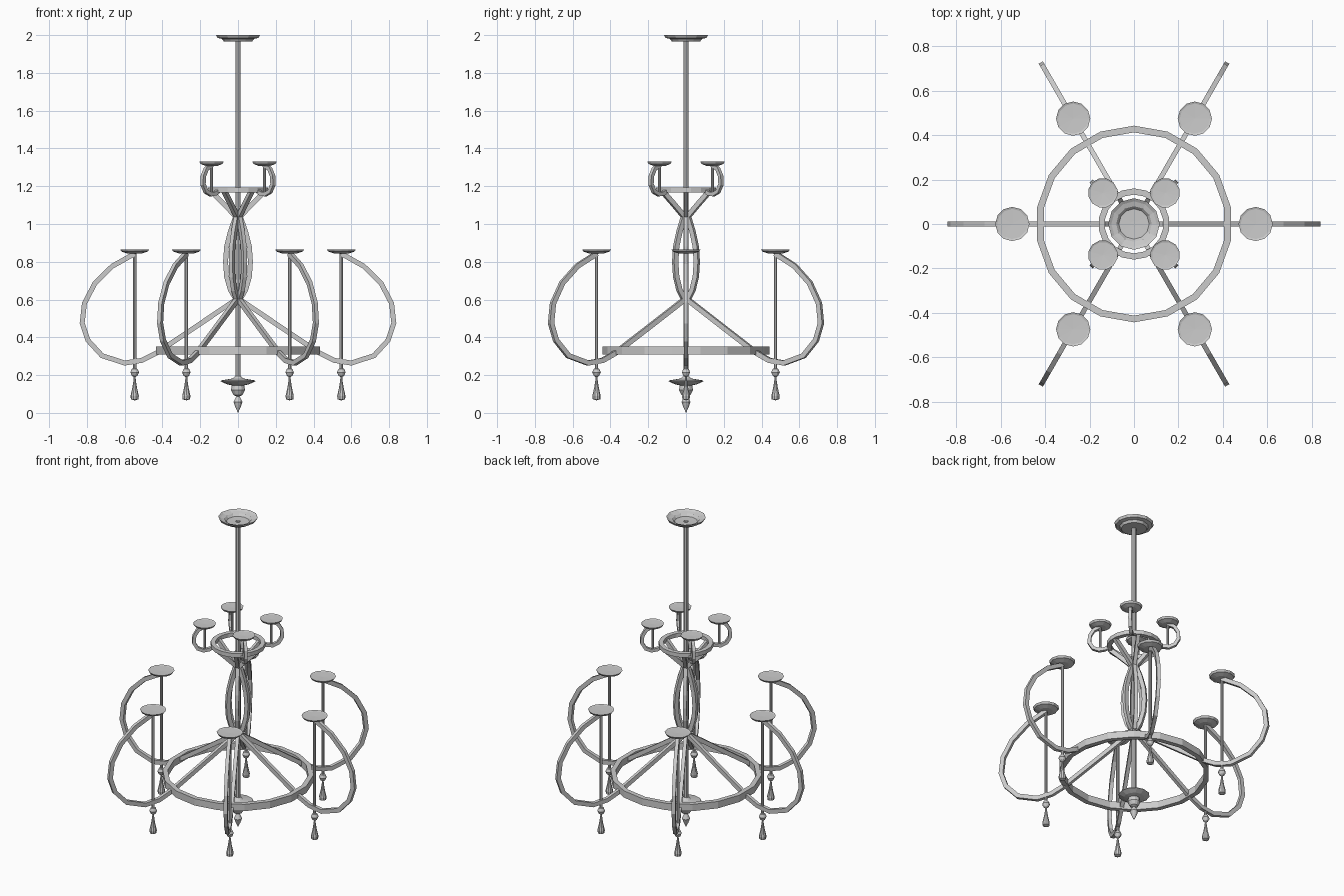
import bpy, bmesh, math
from mathutils import Vector, Matrix

if "Cube" in bpy.data.objects:
    bpy.data.objects.remove(bpy.data.objects["Cube"])


def make(name, bm, place=None):
    bmesh.ops.recalc_face_normals(bm, faces=bm.faces)
    me = bpy.data.meshes.new(name)
    bm.to_mesh(me)
    bm.free()
    ob = bpy.data.objects.new(name, me)
    bpy.context.collection.objects.link(ob)
    if place:
        ob.matrix_world = place
    return ob


def around(angle, radius=0.0):
    return Matrix.Rotation(angle, 4, 'Z') @ Matrix.Translation((radius, 0, 0))


def lathe(name, profile, sides=12, place=None, closed=False):
    # spin an (r, z) profile about z
    bm = bmesh.new()
    vs = [bm.verts.new((r, 0, z)) for r, z in profile]
    pairs = list(zip(vs, vs[1:]))
    if closed:
        pairs.append((vs[-1], vs[0]))
    edges = [bm.edges.new(p) for p in pairs]
    bmesh.ops.spin(bm, geom=vs + edges, cent=(0, 0, 0), axis=(0, 0, 1),
                   angle=math.tau, steps=sides, use_duplicate=False)
    bmesh.ops.remove_doubles(bm, verts=bm.verts, dist=1e-5)
    return make(name, bm, place)


def rod(name, radius, z0, z1, sides=8, place=None):
    return lathe(name, [(0, z0), (radius, z0), (radius, z1), (0, z1)], sides, place)


def bar(name, path, thick, width, place):
    # square bar following an (r, z) path in the xz plane
    pts = [Vector(p) for p in path]
    bm = bmesh.new()
    rings = []
    for i, p in enumerate(pts):
        a = (p - pts[i - 1]).normalized() if i else None
        b = (pts[i + 1] - p).normalized() if i < len(pts) - 1 else None
        t = ((a or b) + (b or a)).normalized()
        n = Vector((-t.y, t.x)) * thick / 2 / max(t.dot(a or b), 0.5)
        rings.append([bm.verts.new((p.x + s * n.x, w * width / 2, p.y + s * n.y))
                      for s, w in ((-1, -1), (1, -1), (1, 1), (-1, 1))])
    for r0, r1 in zip(rings, rings[1:]):
        for k in range(4):
            j = (k + 1) % 4
            bm.faces.new((r0[k], r0[j], r1[j], r1[k]))
    bm.faces.new(rings[0])
    bm.faces.new(rings[-1][::-1])
    return make(name, bm, place)


def hoop(name, inner, outer, z0, z1, sides):
    return lathe(name, [(inner, z0), (outer, z0), (outer, z1), (inner, z1)], sides,
                 Matrix.Rotation(math.pi / 2, 4, 'Z'), True)


def pan(name, radius, z, place):
    # shallow drip dish, z is the rim height
    return lathe(name, [(0, z - 0.024), (radius * 0.5, z - 0.022), (radius * 0.9, z - 0.012),
                        (radius, z), (radius * 0.88, z - 0.003), (0, z - 0.005)], 12, place)


# central stem, ceiling canopy and bottom finial
rod("stem", 0.014, 0.17, 1.975)
lathe("ceiling_canopy", [(0, 1.966), (0.075, 1.966), (0.085, 1.98), (0.108, 1.985),
                         (0.116, 2.0), (0.102, 1.992), (0.08, 1.986), (0.068, 1.972),
                         (0, 1.97)])
lathe("bottom_finial", [(0, 0.2), (0.014, 0.195), (0.03, 0.182), (0.088, 0.172), (0.092, 0.167),
                        (0.06, 0.152), (0.033, 0.146), (0.037, 0.12), (0.024, 0.095),
                        (0.009, 0.088), (0.024, 0.058), (0.014, 0.03), (0, 0.0)])

# hoops tying the arms together
hoop("large_hoop", 0.412, 0.442, 0.308, 0.352, 18)
hoop("small_hoop", 0.132, 0.16, 1.167, 1.193, 18)

# six main arms with cage, scroll, dish, hanging rod and drop
main_path = [(0.145, 1.175), (0.07, 1.1), (0.012, 1.04), (0.04, 0.96), (0.06, 0.88),
             (0.066, 0.8), (0.06, 0.72), (0.04, 0.65), (0.01, 0.6), (0.24, 0.445),
             (0.43, 0.318), (0.51, 0.278), (0.6, 0.264), (0.72, 0.303), (0.795, 0.385),
             (0.825, 0.475), (0.813, 0.58), (0.757, 0.687), (0.665, 0.777), (0.547, 0.843)]
for i in range(6):
    a = i * math.tau / 6
    at = around(a, 0.547)
    bar(f"main_arm_{i}", main_path, 0.026, 0.022, around(a))
    pan(f"main_dish_{i}", 0.077, 0.866, at)
    rod(f"hanging_rod_{i}", 0.009, 0.23, 0.85, 8, at)
    lathe(f"drop_{i}", [(0, 0.24), (0.015, 0.233), (0.023, 0.215), (0.015, 0.197),
                        (0.005, 0.19), (0.006, 0.175), (0.012, 0.135), (0.022, 0.09),
                        (0.02, 0.072), (0, 0.066)], 10, at)

# four small upper arms on the diagonals
upper_path = [(0.142, 1.178), (0.17, 1.162), (0.205, 1.157), (0.24, 1.172), (0.262, 1.21),
              (0.259, 1.255), (0.237, 1.292), (0.198, 1.312)]
for i in range(4):
    a = math.pi / 4 + i * math.pi / 2
    at = around(a, 0.198)
    bar(f"upper_arm_{i}", upper_path, 0.02, 0.02, around(a))
    pan(f"upper_dish_{i}", 0.067, 1.33, at)
    rod(f"upper_rod_{i}", 0.008, 1.16, 1.315, 8, at)
